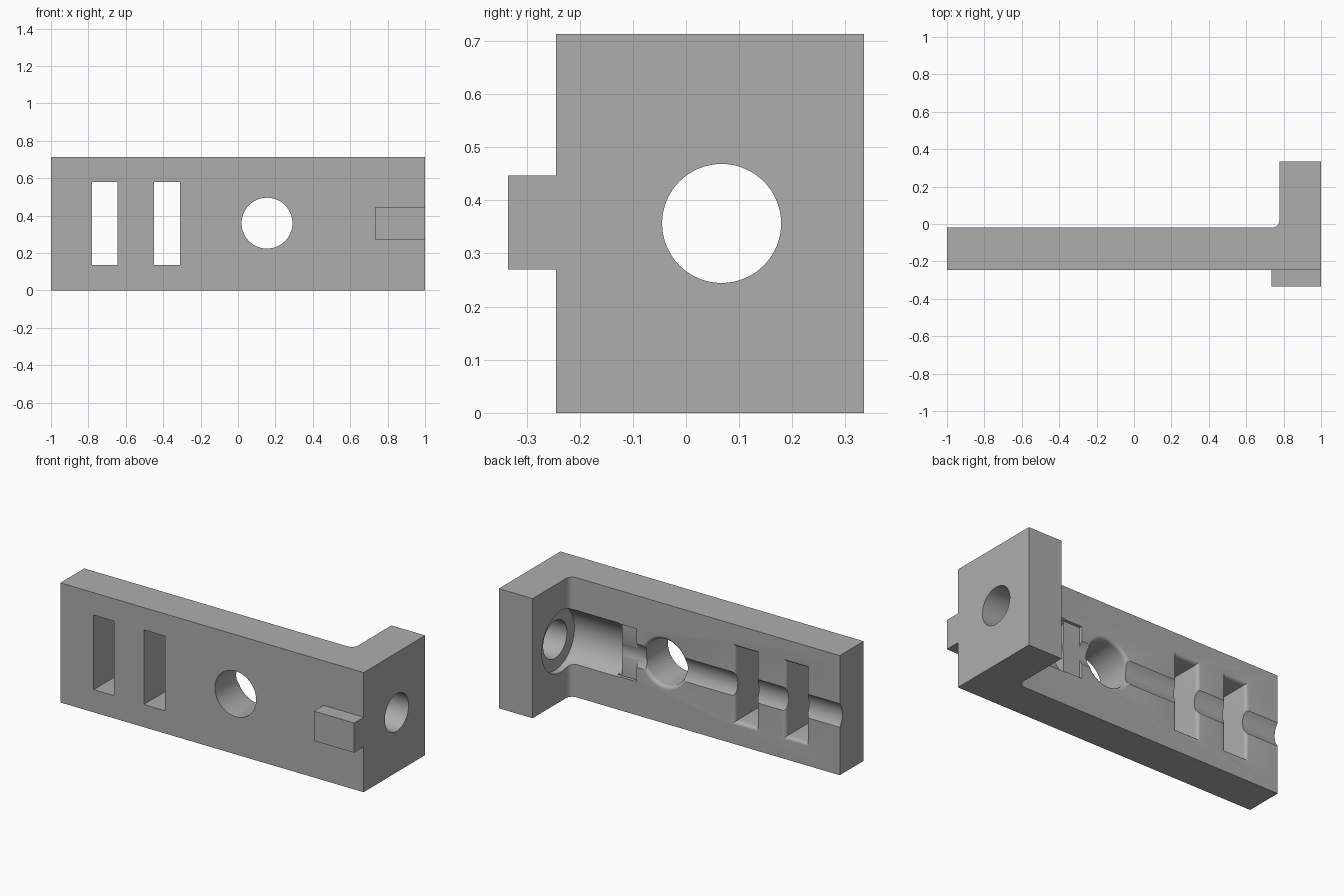
import bpy, bmesh, math
from mathutils import Vector

cube = bpy.data.objects.get("Cube")
if cube:
    bpy.data.objects.remove(cube, do_unlink=True)

HEIGHT = 0.713
FRONT, BACK, FLANGE_BACK = -0.245, -0.02, 0.335
FLANGE_X = 0.777
AXIS_Y, AXIS_Z = 0.067, HEIGHT / 2

grey = bpy.data.materials.new("plain_grey")
grey.use_nodes = True
grey.diffuse_color = (0.42, 0.42, 0.42, 1)
grey.node_tree.nodes["Principled BSDF"].inputs["Base Color"].default_value = grey.diffuse_color


def loft(name, rings):
    """Closed solid through a list of equal-length point rings."""
    bm = bmesh.new()
    loops = [[bm.verts.new(p) for p in ring] for ring in rings]
    n = len(loops[0])
    for a, b in zip(loops, loops[1:]):
        for i in range(n):
            j = (i + 1) % n
            bm.faces.new((a[i], a[j], b[j], b[i]))
    bm.faces.new(loops[0])
    bm.faces.new(loops[-1])
    bmesh.ops.recalc_face_normals(bm, faces=bm.faces)
    mesh = bpy.data.meshes.new(name)
    bm.to_mesh(mesh)
    bm.free()
    mesh.materials.append(grey)
    obj = bpy.data.objects.new(name, mesh)
    bpy.context.collection.objects.link(obj)
    return obj


def box(name, x0, x1, y0, y1, z0, z1):
    return loft(name, [[(x0, y0, z), (x1, y0, z), (x1, y1, z), (x0, y1, z)] for z in (z0, z1)])


def circle(n=64):
    return [(math.cos(2 * math.pi * i / n), math.sin(2 * math.pi * i / n)) for i in range(n)]


def bore(name, x0, x1, radius):
    return loft(name, [[(x, AXIS_Y + radius * c, AXIS_Z + radius * s) for c, s in circle()]
                       for x in (x0, x1)])


def flared_cutter(name, outline, r=0.022):
    """Cutter through the plate whose back rim opens with a rounded edge."""
    steps = [(FRONT - 0.2, 0)]
    for i in range(7):
        a = i / 6 * math.pi / 2
        steps.append((BACK - r + r * math.sin(a), r * (1 - math.cos(a))))
    steps.append((BACK + 0.1, r))
    return loft(name, [[(x, y, z) for x, z in outline(off)] for y, off in steps])


def round_outline(cx, cz, radius):
    return lambda off: [(cx + (radius + off) * c, cz + (radius + off) * s) for c, s in circle()]


def slot_outline(x0, x1, z0, z1):
    return lambda o: [(x0 - o, z0 - o), (x1 + o, z0 - o), (x1 + o, z1 + o), (x0 - o, z1 + o)]


def combine(target, tool, operation):
    mod = target.modifiers.new(tool.name, "BOOLEAN")
    mod.operation, mod.solver, mod.object = operation, "EXACT", tool
    bpy.context.view_layer.objects.active = target
    bpy.ops.object.modifier_apply(modifier=mod.name)
    bpy.data.objects.remove(tool, do_unlink=True)


# L-shaped bracket with a filleted inner corner
FILLET = 0.04
profile = [(-1, FRONT), (1, FRONT), (1, FLANGE_BACK), (FLANGE_X, FLANGE_BACK)]
for i in range(9):
    a = i / 8 * math.pi / 2
    profile.append((FLANGE_X - FILLET + FILLET * math.cos(a), BACK + FILLET - FILLET * math.sin(a)))
profile.append((-1, BACK))
bracket = loft("bracket", [[(x, y, z) for x, y in profile] for z in (0, HEIGHT)])

# Locating tab on the front
combine(bracket, box("tab", 0.735, 1, -0.335, FRONT + 0.05, 0.27, 0.447), "UNION")

# Long bore and groove, wide counterbore, shallow pocket
combine(bracket, bore("through_bore", -1.1, 1.1, 0.112), "DIFFERENCE")
combine(bracket, bore("counterbore", 0.45, 0.817, 0.183), "DIFFERENCE")
combine(bracket, box("pocket", 0.34, 0.47, BACK - 0.018, 0.1, AXIS_Z - 0.157, AXIS_Z + 0.157),
        "DIFFERENCE")

# Round window and two slots through the plate
combine(bracket, flared_cutter("window", round_outline(0.155, 0.36, 0.136)), "DIFFERENCE")
for x0, x1 in ((-0.78, -0.645), (-0.45, -0.31)):
    combine(bracket, flared_cutter("slot", slot_outline(x0, x1, 0.135, 0.58)), "DIFFERENCE")

bpy.ops.object.select_all(action="DESELECT")
bracket.select_set(True)
bpy.context.view_layer.objects.active = bracket
bpy.ops.object.shade_smooth_by_angle(angle=math.radians(30))
